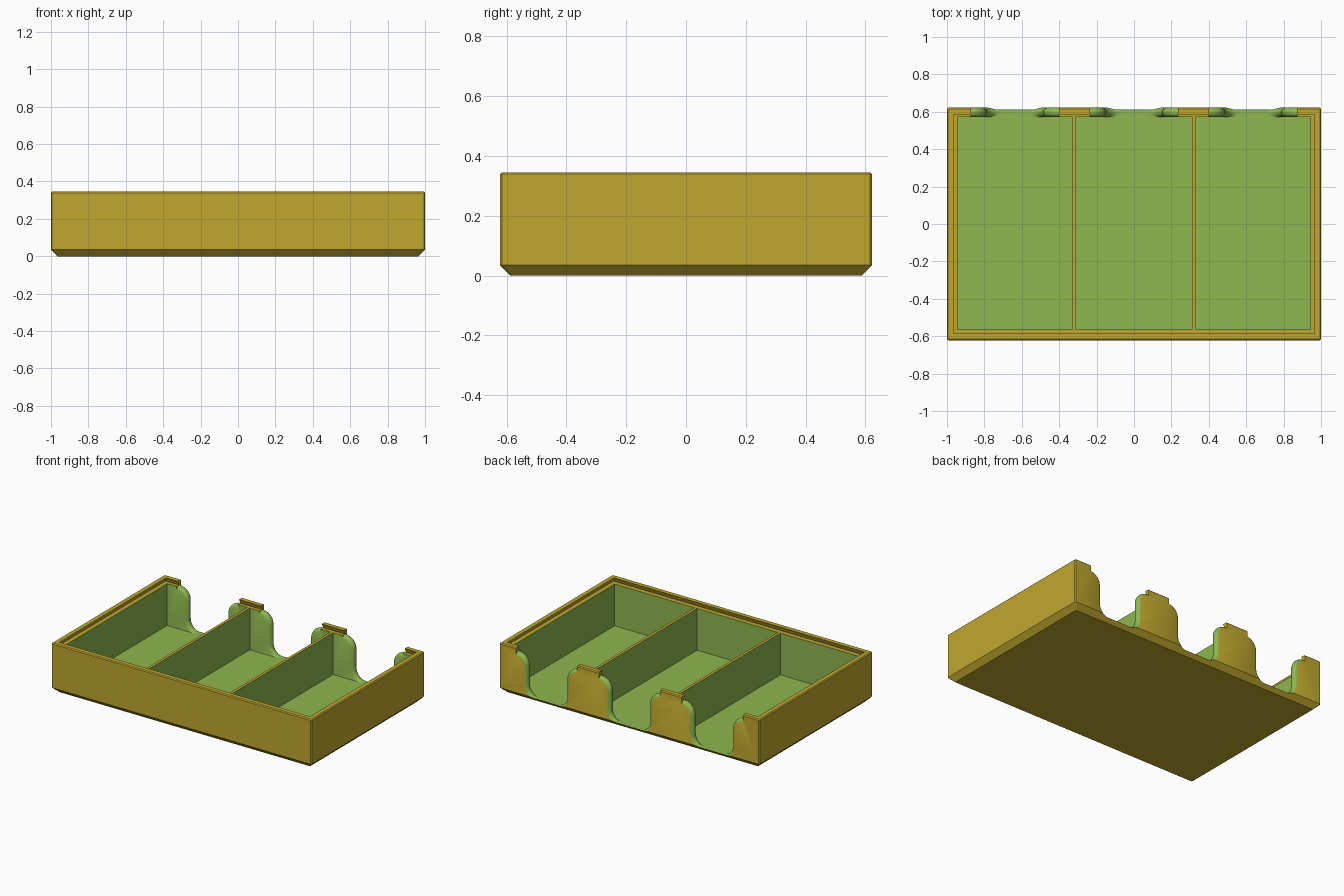
import bpy, bmesh
from math import sin, cos, pi, radians, sqrt

old = bpy.data.objects.get("Cube")
if old:
    bpy.data.objects.remove(old, do_unlink=True)


def material(name, rgb):
    m = bpy.data.materials.new(name)
    m.use_nodes = True
    m.diffuse_color = (*rgb, 1)
    bsdf = m.node_tree.nodes["Principled BSDF"]
    bsdf.inputs["Base Color"].default_value = (*rgb, 1)
    bsdf.inputs["Roughness"].default_value = 0.6
    return m


GOLD, GREEN = 0, 1
MATS = [material("gold", (0.53, 0.39, 0.027)), material("leaf_green", (0.27, 0.47, 0.08))]

# Main dimensions
HX, HY, TOP = 1.0, 0.622, 0.345
CHAMFER, EDGE = 0.035, 0.006
FLOOR, LEDGE = 0.025, 0.315
INNER_X, FRONT_Y, BACK_Y = 0.945, -0.565, 0.572
DIVIDER_X, DIVIDER_HALF = 0.32, 0.01
PITCH = 0.637


def loft(name, rings, rule=lambda i: GOLD):
    """Solid through matching closed rings; rule(i) colours side strip i."""
    bm = bmesh.new()
    loops = [[bm.verts.new(p) for p in ring] for ring in rings]
    n = len(loops[0])
    for a, b in zip(loops, loops[1:]):
        for i in range(n):
            j = (i + 1) % n
            bm.faces.new((a[i], a[j], b[j], b[i])).material_index = rule(i)
    for cap in (loops[0], loops[-1]):
        bm.faces.new(cap).material_index = rule(0)
    bmesh.ops.recalc_face_normals(bm, faces=bm.faces)
    mesh = bpy.data.meshes.new(name)
    bm.to_mesh(mesh)
    bm.free()
    for m in MATS:
        mesh.materials.append(m)
    ob = bpy.data.objects.new(name, mesh)
    bpy.context.collection.objects.link(ob)
    return ob


def rect(x0, x1, y0, y1, z, c=0):
    """Rectangle ring, with corners cut by c."""
    if not c:
        return [(x0, y0, z), (x1, y0, z), (x1, y1, z), (x0, y1, z)]
    return [(x0 + c, y0, z), (x1 - c, y0, z), (x1, y0 + c, z), (x1, y1 - c, z),
            (x1 - c, y1, z), (x0 + c, y1, z), (x0, y1 - c, z), (x0, y0 + c, z)]


def centred(hx, hy, z, c=0):
    return rect(-hx, hx, -hy, hy, z, c)


def cut(target, cutter):
    cutter.hide_render = True
    mod = target.modifiers.new("cut", "BOOLEAN")
    mod.operation, mod.solver, mod.object = "DIFFERENCE", "EXACT", cutter
    bpy.ops.object.select_all(action="DESELECT")
    bpy.context.view_layer.objects.active = target
    target.select_set(True)
    bpy.ops.object.modifier_apply(modifier=mod.name)
    bpy.data.objects.remove(cutter, do_unlink=True)


# Tray body with chamfered base and softened outer edges
tray = loft("divided_tray", [
    centred(HX - CHAMFER, HY - CHAMFER, 0, EDGE),
    centred(HX, HY, CHAMFER, EDGE),
    centred(HX, HY, TOP - EDGE, EDGE),
    centred(HX - EDGE, HY - EDGE, TOP, EDGE)])

# Undercut lid recess inside the rim
LIP, UNDERCUT = 0.036, 0.012
rx, ry = HX - LIP, HY - LIP
cut(tray, loft("lid_recess", [
    centred(rx + UNDERCUT, ry + UNDERCUT, LEDGE),
    centred(rx, ry, TOP),
    centred(rx, ry, TOP + 0.05)]))

# Three compartments separated by thin dividers
near, far = DIVIDER_X - DIVIDER_HALF, DIVIDER_X + DIVIDER_HALF
for x0, x1 in ((-INNER_X, -far), (-near, near), (far, INNER_X)):
    cut(tray, loft("compartment", [rect(x0, x1, FRONT_Y, BACK_Y, z)
                                   for z in (FLOOR, LEDGE + 0.015)], lambda i: GREEN))

# Finger notches in the back wall, with fully rounded edges
NECK, R_LOW, R_TOP = 0.15, 0.075, 0.085
STEPS = 8


def notch_ring(cx, y, d):
    """Notch outline at depth y, grown outwards by d."""
    side = []
    for k in range(STEPS + 1):
        a = -pi / 2 + k / STEPS * pi / 2
        side.append((NECK - R_LOW + (R_LOW + d) * cos(a),
                     max(FLOOR, FLOOR + R_LOW + (R_LOW + d) * sin(a))))
    for k in range(STEPS + 1):
        a = pi - k / STEPS * pi / 2
        side.append((NECK + R_TOP + (R_TOP - d) * cos(a),
                     LEDGE - 0.001 - R_TOP + (R_TOP - d) * sin(a)))
    side.append((NECK + R_TOP, TOP + 0.1))
    outline = side + [(-x, z) for x, z in reversed(side)]
    return [(cx + x, y, z) for x, z in outline]


wall_mid = (BACK_Y + HY) / 2
wall_r = (HY - BACK_Y) / 2 + 0.001
last = 2 * STEPS + 1          # strip that passes through the lip
for cx in (-PITCH, 0, PITCH):
    rings = [notch_ring(cx, wall_mid - wall_r - 0.03, wall_r)]
    for k in range(13):
        a = radians(-90 + 15 * k)
        rings.append(notch_ring(cx, wall_mid + wall_r * sin(a), wall_r * (1 - cos(a))))
    rings.append(notch_ring(cx, wall_mid + wall_r + 0.05, wall_r))
    cut(tray, loft("finger_notch", rings,
                   lambda i: GOLD if last <= i <= last + 2 else GREEN))

# Smooth only the rounded notch edges
bpy.ops.object.select_all(action="DESELECT")
tray.select_set(True)
bpy.context.view_layer.objects.active = tray
bpy.ops.object.shade_smooth_by_angle(angle=radians(28))
